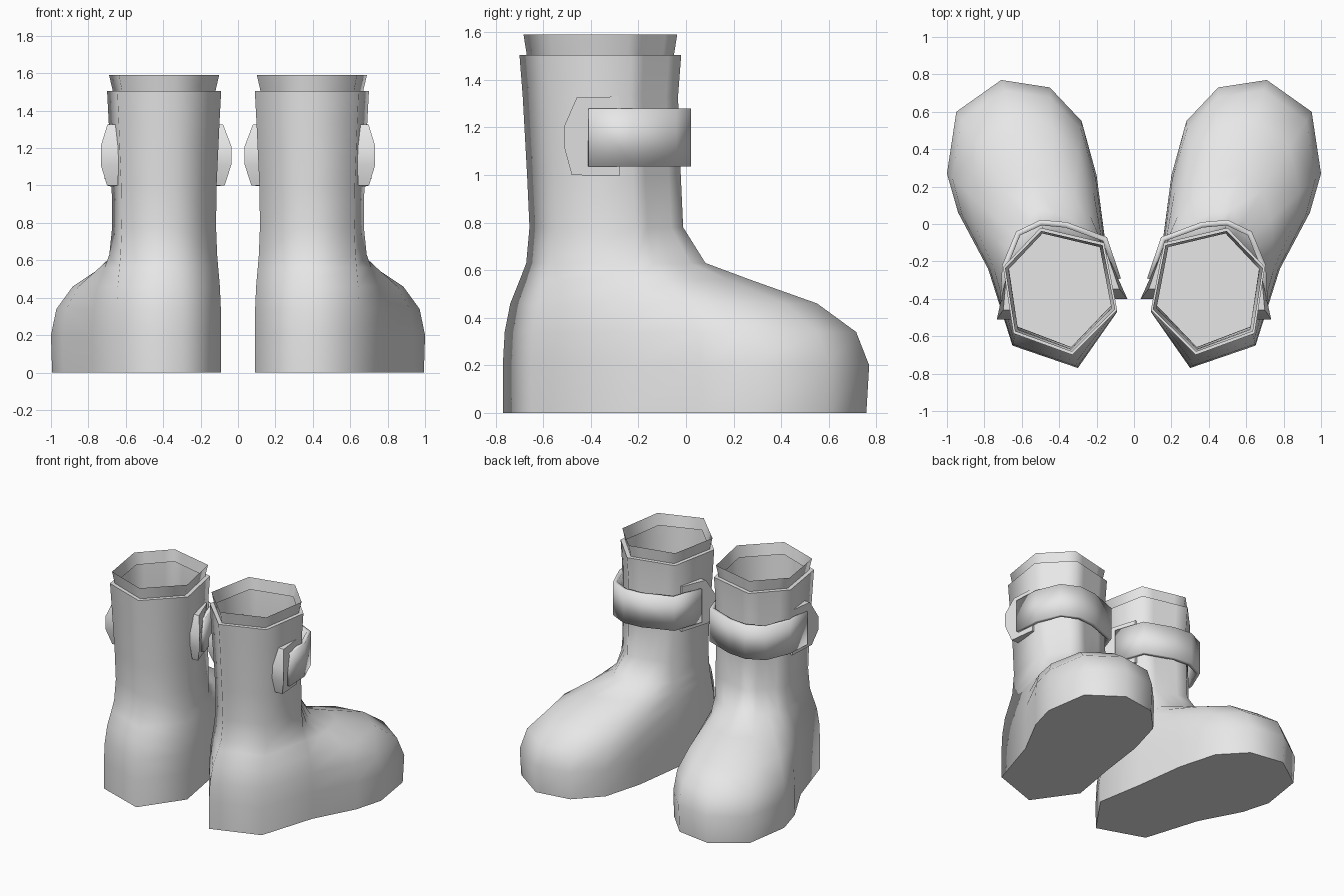
import bpy, bmesh
from mathutils import Vector

if "Cube" in bpy.data.objects:
    bpy.data.objects.remove(bpy.data.objects["Cube"])

grey = bpy.data.materials.new("light grey")
grey.diffuse_color = (0.8, 0.8, 0.8, 1)
grey.use_nodes = True
grey.node_tree.nodes["Principled BSDF"].inputs["Base Color"].default_value = grey.diffuse_color


def finish(name, bm, angle=None, recalc=False):
    """Turn a bmesh into a smooth object mirrored to the other foot."""
    if recalc:
        bmesh.ops.recalc_face_normals(bm, faces=bm.faces)
    me = bpy.data.meshes.new(name)
    bm.to_mesh(me)
    bm.free()
    me.materials.append(grey)
    ob = bpy.data.objects.new(name, me)
    bpy.context.collection.objects.link(ob)
    bpy.ops.object.select_all(action='DESELECT')
    ob.select_set(True)
    bpy.context.view_layer.objects.active = ob
    if angle is None:
        bpy.ops.object.shade_smooth()
    else:
        bpy.ops.object.shade_smooth_by_angle(angle=angle)
    ob.modifiers.new("other_foot", 'MIRROR').use_mirror_merge = False
    return ob


def loft(bm, rings):
    """Bridge closed rings, listed clockwise from above, bottom to top."""
    loops = [[bm.verts.new(p) for p in r] for r in rings]
    n = len(loops[0])
    for a, b in zip(loops, loops[1:]):
        for i in range(n):
            j = (i + 1) % n
            bm.faces.new((a[j], a[i], b[i], b[j]))
    return loops


# Sole outline from the toe tip, and the six-sided shaft outline
SOLE = [(.71, .77), (.95, .60), (1.0, .27), (.94, .06), (.78, -.24), (.65, -.65),
        (.30, -.77), (.09, -.47), (.15, -.12), (.20, .26), (.28, .55), (.45, .73)]
HEX = [(.50, -.02), (.70, -.23), (.645, -.585), (.33, -.70), (.09, -.46), (.16, -.10)]
MID = Vector((.395, -.36))


def shaft(z, sx, sy, dy=0):
    """Shaft ring with twelve points, so it lines up with the sole outline."""
    h = [Vector(p) for p in HEX]
    a, f, e, d, c, b = h
    pts = [a, a.lerp(f, .25), a.lerp(f, .5), a.lerp(f, .75), f, e, d, c, b,
           b.lerp(a, .25), b.lerp(a, .5), b.lerp(a, .75)]
    return [Vector((MID.x + (p.x - MID.x) * sx, MID.y + (p.y - MID.y) * sy + dy, z))
            for p in pts]


def foot(z, w):
    """Foot ring blended between the ankle (0) and the sole outline (1)."""
    return [p.lerp(Vector((s[0], s[1], z)), w)
            for p, s in zip(shaft(z, .92, .95, .025), SOLE)]


# Boot body: foot, ankle and shaft, open at the top
bm = bmesh.new()
rings = [foot(0, .985), foot(.2, 1), foot(.34, .93), foot(.46, .72), foot(.56, .36),
         foot(.63, .12), shaft(.78, .91, .95, .025), shaft(1.0, .92, .95, .015),
         shaft(1.33, .97, .96), shaft(1.505, 1, 1)]
loops = loft(bm, rings)
finish("boot_body", bm)

# Insole, facing up into the boot
bm = bmesh.new()
bm.faces.new([bm.verts.new(p) for p in reversed(rings[0])])
finish("insole", bm, .5)

# Cuff: ledge on the shaft top, then a flared lining rim
bm = bmesh.new()
loft(bm, [shaft(1.505, 1, 1), shaft(1.505, .9, .91)])
finish("cuff_ledge", bm, .5)
bm = bmesh.new()
loft(bm, [shaft(1.505, .9, .91), shaft(1.59, .965, .95)])
finish("lining_rim", bm)

# Strap around the toe side of the shaft
bm = bmesh.new()
path = [(.07, -.29), (.145, -.07), (.36, .01), (.50, .022), (.63, -.04),
        (.705, -.22), (.715, -.41)]
cols = [[bm.verts.new((x, y, z)) for z in (1.035, 1.28)] for x, y in path]
for p, q in zip(cols, cols[1:]):
    bm.faces.new((p[0], p[1], q[1], q[0]))
strap = finish("strap", bm)
thick = strap.modifiers.new("thickness", 'SOLIDIFY')
thick.thickness = .03
thick.offset = -1


# Side flaps: wedges under the strap ends, lifting away towards the heel
FLAP = [(0, .995), (0, 1.33), (.78, 1.325), (1, 1.21), (1, 1.11), (.87, 1.0)]


def flap(name, start, end, out):
    bm = bmesh.new()
    s, e = Vector(start), Vector(end)
    inner, outer = [], []
    for t, z in FLAP:
        p = s.lerp(e, t)
        lift = out * (t if 1.05 < z < 1.3 else t * .6)
        inner.append(bm.verts.new((p.x - out * .15, p.y, z)))
        outer.append(bm.verts.new((p.x + lift + out * .1, p.y, z)))
    bm.faces.new(inner)
    bm.faces.new(outer)
    for i in range(len(FLAP)):
        j = (i + 1) % len(FLAP)
        bm.faces.new((inner[i], inner[j], outer[j], outer[i]))
    finish(name, bm, .7, recalc=True)


flap("outer_flap", (.675, -.28), (.65, -.51), .076)
flap("inner_flap", (.15, -.16), (.105, -.40), -.063)
